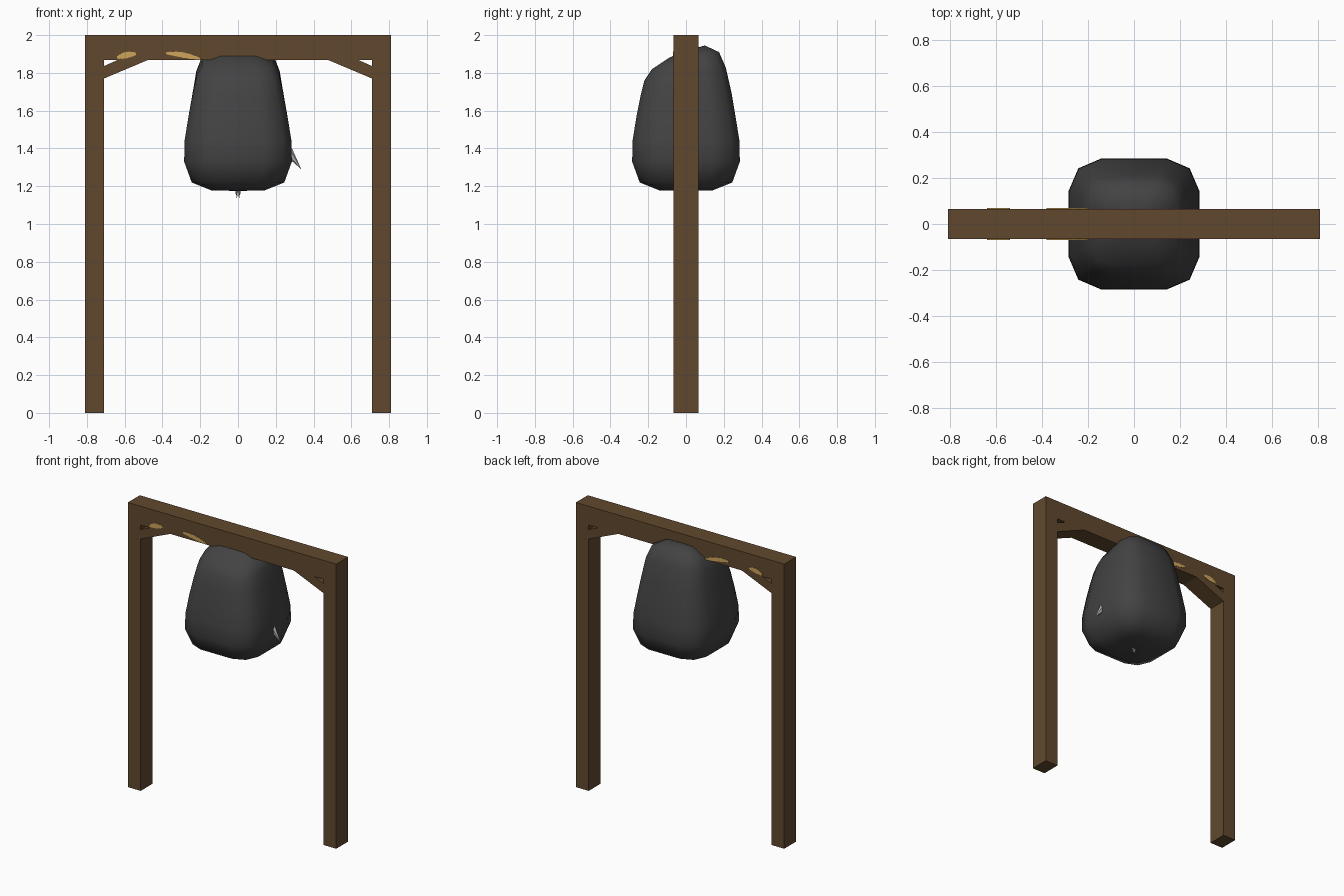
import bpy, bmesh, math
from mathutils import Vector

if "Cube" in bpy.data.objects:
    bpy.data.objects.remove(bpy.data.objects["Cube"])


def material(name, rgb):
    m = bpy.data.materials.new(name)
    m.diffuse_color = (*rgb, 1)
    m.use_nodes = True
    m.node_tree.nodes["Principled BSDF"].inputs["Base Color"].default_value = m.diffuse_color
    return m


WOOD = material("brown wood", (0.12, 0.066, 0.027))
DARK = material("charcoal", (0.056, 0.056, 0.056))
GOLD = material("straw rope", (0.62, 0.37, 0.10))
PALE = material("pale grey", (0.48, 0.46, 0.44))


def finish(name, bm, mat, smooth=False):
    bmesh.ops.recalc_face_normals(bm, faces=bm.faces)
    me = bpy.data.meshes.new(name)
    bm.to_mesh(me)
    bm.free()
    me.materials.append(mat)
    for p in me.polygons:
        p.use_smooth = smooth
    ob = bpy.data.objects.new(name, me)
    bpy.context.collection.objects.link(ob)
    return ob


def prism(name, outline, half, mat):
    """Extrude an x-z outline symmetrically along y."""
    bm = bmesh.new()
    f = bm.faces.new([bm.verts.new((x, -half, z)) for x, z in outline])
    r = bmesh.ops.extrude_face_region(bm, geom=[f])
    vs = [v for v in r["geom"] if isinstance(v, bmesh.types.BMVert)]
    bmesh.ops.translate(bm, verts=vs, vec=(0, 2 * half, 0))
    return finish(name, bm, mat)


# Wooden frame: top beam, two posts, two corner braces
D = 0.066
prism("top_beam", [(-0.81, 1.867), (0.81, 1.867), (0.81, 2), (-0.81, 2)], D, WOOD)
for s, side in ((-1, "left"), (1, "right")):
    prism(side + "_post", [(s * x, z) for x, z in
          ((0.71, 0), (0.81, 0), (0.81, 1.867), (0.71, 1.867))], D, WOOD)
    prism(side + "_brace", [(s * x, z) for x, z in
          ((0.71, 1.77), (0.48, 1.867), (0.64, 1.867), (0.71, 1.836))], D, WOOD)

# Hanging body: rounded-square rings (front y, back y, half width, front z, back z)
RINGS = [(-.14, .14, .14, 1.178, 1.178), (-.245, .245, .245, 1.22, 1.22),
         (-.285, .285, .285, 1.33, 1.33), (-.283, .283, .283, 1.44, 1.44),
         (-.262, .262, .262, 1.57, 1.57), (-.24, .24, .24, 1.68, 1.70),
         (-.22, .21, .22, 1.76, 1.83), (-.18, .175, .19, 1.82, 1.91),
         (-.09, .10, .105, 1.88, 1.945)]
quarter = [(1, 0), (1, .5), (.85, .85), (.5, 1)]
loop = []
for k in range(4):
    for x, y in quarter:
        for _ in range(k):
            x, y = -y, x
        loop.append((x, y))
bm = bmesh.new()
rows = []
for yf, yb, hx, zf, zb in RINGS:
    rows.append([bm.verts.new((x * hx, yf + (yb - yf) * (y + 1) / 2,
                               zf + (zb - zf) * (y + 1) / 2)) for x, y in loop])
for a, b in zip(rows, rows[1:]):
    for i in range(16):
        j = (i + 1) % 16
        bm.faces.new((a[i], a[j], b[j], b[i]))
for row, z in ((rows[0], 1.175), (rows[-1], 1.917)):
    c = bm.verts.new((0, 0, z))
    for i in range(16):
        bm.faces.new((row[i], row[(i + 1) % 16], c))
finish("hanging_body", bm, DARK, True)


# Rope strands that just break through the front and back of the beam
def rope(name, path, width):
    n = 10
    top, bot = [], []
    for i in range(n + 1):
        t = i / n
        (x0, z0), (x1, z1), (x2, z2) = path
        x = (1 - t) ** 2 * x0 + 2 * t * (1 - t) * x1 + t * t * x2
        z = (1 - t) ** 2 * z0 + 2 * t * (1 - t) * z1 + t * t * z2
        w = width * (0.35 + 0.65 * math.sin(math.pi * t)) + 0.002 * (i % 2)
        top.append((x, z + w))
        bot.append((x, z - w))
    prism(name, bot + top[::-1], D + 0.003, GOLD)


rope("rope_wrap_outer", [(-0.64, 1.882), (-0.595, 1.897), (-0.54, 1.90)], 0.016)
rope("rope_wrap_inner", [(-0.38, 1.904), (-0.29, 1.90), (-0.20, 1.873)], 0.013)


# Pale side shard and small tuft underneath
def spike(name, base, tip, rx, ry):
    bm = bmesh.new()
    base, tip = Vector(base), Vector(tip)
    d = (tip - base).normalized()
    v = Vector((0, 1, 0))
    u = v.cross(d).normalized()
    ring = [bm.verts.new(base + u * rx * math.cos(a) + v * ry * math.sin(a))
            for a in (i * math.pi / 3 for i in range(6))]
    bm.faces.new(ring)
    t = bm.verts.new(tip)
    for i in range(6):
        bm.faces.new((ring[i], ring[(i + 1) % 6], t))
    finish(name, bm, PALE)


spike("side_shard", (0.265, 0, 1.385), (0.335, 0, 1.29), 0.026, 0.02)
for i, x in enumerate((-0.009, 0, 0.009)):
    spike(f"bottom_tuft_{i + 1}", (x, 0, 1.19), (x, 0, 1.135), 0.007, 0.007)
